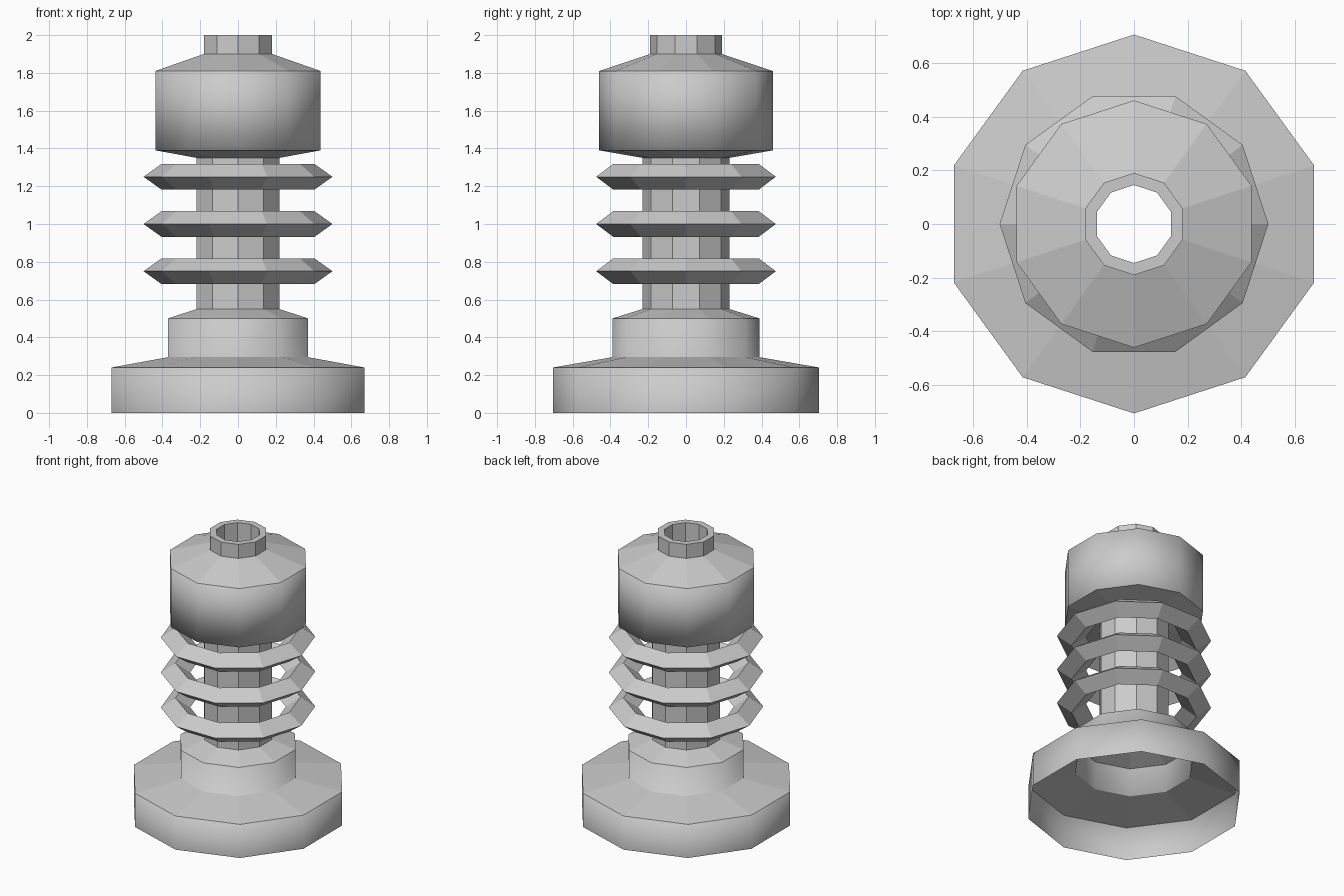
import bpy
import bmesh
import math
from mathutils import Vector

cube = bpy.data.objects.get("Cube")
if cube:
    bpy.data.objects.remove(cube)

SIDES = 10

grey = bpy.data.materials.new("light_grey")
grey.use_nodes = True
colour = (0.6, 0.6, 0.6, 1)
grey.diffuse_color = colour
grey.node_tree.nodes["Principled BSDF"].inputs["Base Color"].default_value = colour


def lathe(name, profile, start=0.0, closed=False, soft=()):
    """Spin (radius, z) points round the z axis; soft lists the rounded bands."""
    bm = bmesh.new()
    rings = []
    for r, z in profile:
        angles = [start + math.tau * i / SIDES for i in range(SIDES)]
        rings.append([bm.verts.new((r * math.cos(a), r * math.sin(a), z)) for a in angles])
    bands = len(rings) if closed else len(rings) - 1
    for b in range(bands):
        low, high = rings[b], rings[(b + 1) % len(rings)]
        for i in range(SIDES):
            j = (i + 1) % SIDES
            face = bm.faces.new((low[i], low[j], high[j], high[i]))
            face.smooth = b in soft
    mesh = bpy.data.meshes.new(name)
    bm.to_mesh(mesh)
    bm.free()
    mesh.materials.append(grey)
    # Soft bands blend with their neighbours, all other facets stay flat
    if soft:
        normals = [Vector()] * len(mesh.loops)
        for p in mesh.polygons:
            for li in p.loop_indices:
                vert = mesh.vertices[mesh.loops[li].vertex_index]
                normals[li] = vert.normal.copy() if p.use_smooth else p.normal.copy()
        mesh.polygons.foreach_set("use_smooth", [True] * len(mesh.polygons))
        mesh.normals_split_custom_set(normals)
    obj = bpy.data.objects.new(name, mesh)
    bpy.context.collection.objects.link(obj)
    return obj


# Hollow stepped body: open base, step, shaft, barrel, collar and bore
body = [
    (0.705, 0.0), (0.705, 0.24),
    (0.39, 0.295), (0.39, 0.50),
    (0.23, 0.55), (0.23, 1.35),
    (0.46, 1.39), (0.46, 1.81),
    (0.19, 1.90), (0.19, 2.0),
    (0.145, 2.0), (0.145, 0.55),
]
lathe("body", body, start=math.pi / 2, soft=(0, 2, 6))

# Floating fins with a diamond section
for n, z in enumerate((0.75, 1.0, 1.25), 1):
    section = [(0.5, z), (0.405, z + 0.068), (0.31, z), (0.405, z - 0.068)]
    lathe(f"fin_ring_{n}", section, closed=True)
